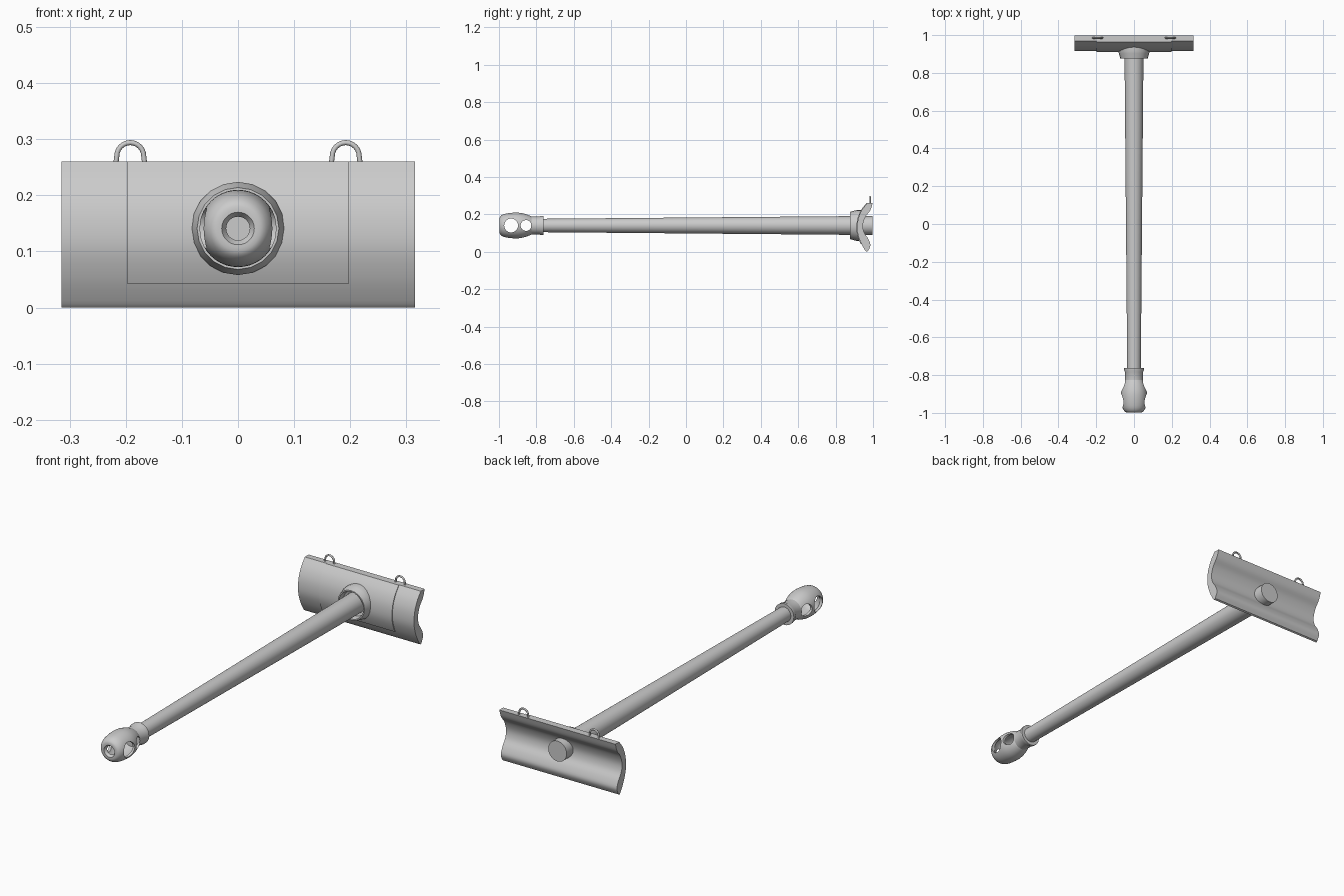
import bpy, bmesh, math
from mathutils import Matrix

if "Cube" in bpy.data.objects:
    bpy.data.objects.remove(bpy.data.objects["Cube"])

CZ = 0.141  # height of the handle axis

grey = bpy.data.materials.new("grey")
grey.diffuse_color = (0.6, 0.6, 0.6, 1)
grey.use_nodes = True
grey.node_tree.nodes["Principled BSDF"].inputs["Base Color"].default_value = grey.diffuse_color


def finish(name, bm, angle=35):
    bmesh.ops.recalc_face_normals(bm, faces=bm.faces)
    me = bpy.data.meshes.new(name)
    bm.to_mesh(me)
    bm.free()
    ob = bpy.data.objects.new(name, me)
    bpy.context.collection.objects.link(ob)
    me.materials.append(grey)
    shade(ob, angle)
    return ob


def shade(ob, angle=35):
    bpy.ops.object.select_all(action='DESELECT')
    bpy.context.view_layer.objects.active = ob
    ob.select_set(True)
    bpy.ops.object.shade_smooth_by_angle(angle=math.radians(angle))


def lathe(name, profile, sides=32, closed=False):
    """Revolve (radius, y) points around the handle axis."""
    bm = bmesh.new()
    rings = []
    for r, y in profile:
        rings.append([bm.verts.new((r * math.cos(2 * math.pi * i / sides), y,
                                    CZ + r * math.sin(2 * math.pi * i / sides)))
                      for i in range(sides)])
    pairs = list(zip(rings, rings[1:]))
    if closed:
        pairs.append((rings[-1], rings[0]))
    else:
        bm.faces.new(rings[0])
        bm.faces.new(rings[-1])
    for a, b in pairs:
        for i in range(sides):
            j = (i + 1) % sides
            bm.faces.new((a[i], a[j], b[j], b[i]))
    return finish(name, bm)


def smooth_line(pts, steps=4):
    """Catmull-Rom curve through the points."""
    p = [pts[0]] + pts + [pts[-1]]
    out = []
    for k in range(1, len(p) - 2):
        for s in range(steps):
            t = s / steps
            out.append(tuple(
                0.5 * (2 * b + (c - a) * t + (2 * a - 5 * b + 4 * c - d) * t * t
                       + (3 * b - a - 3 * c + d) * t ** 3)
                for a, b, c, d in zip(p[k - 1], p[k], p[k + 1], p[k + 2])))
    return out + [pts[-1]]


def extrude_x(name, loop, half):
    """Prism along x from a (y, z) outline."""
    bm = bmesh.new()
    left = [bm.verts.new((-half, y, z)) for y, z in loop]
    right = [bm.verts.new((half, y, z)) for y, z in loop]
    bm.faces.new(left)
    bm.faces.new(right)
    for i in range(len(loop)):
        j = (i + 1) % len(loop)
        bm.faces.new((left[i], left[j], right[j], right[i]))
    return finish(name, bm)


# Curved blade: convex front, hollow back
front = smooth_line([(0.968, 0.26), (0.938, 0.22), (0.919, 0.17), (0.916, 0.11),
                     (0.932, 0.055), (0.955, 0.012), (0.965, 0.0)])
back = smooth_line([(0.973, 0.004), (0.986, 0.035), (0.974, 0.07), (0.952, 0.105),
                    (0.946, 0.145), (0.96, 0.188), (0.985, 0.222), (0.998, 0.26)])
extrude_x("blade", front + back, 0.315)

# Thin raised plate over the middle of the blade front
mid = [p for p in front if p[1] > 0.036]
plate = [(y - 0.004, z) for y, z in mid] + [(y + 0.008, z) for y, z in reversed(mid)]
extrude_x("middle_plate", plate, 0.198)

# Tapered pole passing through the blade
lathe("pole", [(0.035, -0.83), (0.036, -0.75), (0.050, 0.88), (0.050, 0.997)])

# Flared socket around the pole
lathe("socket", [(0.049, 0.94), (0.083, 0.94), (0.083, 0.915), (0.080, 0.903),
                 (0.073, 0.877), (0.067, 0.877), (0.062, 0.905), (0.049, 0.91)],
      sides=20, closed=True)

# Hollow rounded end knob with a neck ring
outer = smooth_line([(0.029, -0.998), (0.046, -0.995), (0.061, -0.973), (0.068, -0.93),
                     (0.068, -0.89), (0.060, -0.855), (0.050, -0.83)], 3)
inner = smooth_line([(0.040, -0.83), (0.050, -0.86), (0.058, -0.90), (0.056, -0.94),
                     (0.048, -0.97), (0.021, -0.985)], 3)
knob = lathe("end_knob", outer + [(0.047, -0.825), (0.038, -0.825)] + inner,
             sides=40, closed=True)
lathe("neck_ring", [(0.034, -0.83), (0.048, -0.83), (0.047, -0.785), (0.052, -0.775),
                    (0.052, -0.762), (0.034, -0.762)], closed=True)

# Round holes through the knob sides
for y, r in ((-0.935, 0.037), (-0.855, 0.029)):
    bm = bmesh.new()
    bmesh.ops.create_cone(bm, cap_ends=True, segments=32, radius1=r, radius2=r, depth=0.4,
                          matrix=Matrix.Translation((0, y, CZ)) @ Matrix.Rotation(math.pi / 2, 4, 'Y'))
    cutter = finish("hole_cutter", bm)
    cutter.hide_render = True
    mod = knob.modifiers.new("hole", 'BOOLEAN')
    mod.operation = 'DIFFERENCE'
    mod.solver = 'EXACT'
    mod.object = cutter
    bpy.context.view_layer.objects.active = knob
    # the cut must come before the shading modifier result is used
    bpy.ops.object.modifier_apply(modifier=mod.name)
    bpy.data.objects.remove(cutter)
shade(knob)

# Two hanging loops on the top edge
for side, label in ((-1, "left"), (1, "right")):
    path = [(-0.026, 0.252), (-0.025, 0.262)]
    path += [(-0.024 * math.cos(math.pi * k / 12), 0.270 + 0.024 * math.sin(math.pi * k / 12))
             for k in range(13)]
    path += [(0.025, 0.262), (0.026, 0.252)]
    cu = bpy.data.curves.new(label + "_loop", 'CURVE')
    cu.dimensions = '3D'
    cu.bevel_depth = 0.0045
    cu.bevel_resolution = 2
    cu.use_fill_caps = True
    sp = cu.splines.new('POLY')
    sp.points.add(len(path) - 1)
    for pt, (x, z) in zip(sp.points, path):
        pt.co = (side * 0.192 + x, 0.985, z, 1)
    cu.materials.append(grey)
    bpy.context.collection.objects.link(bpy.data.objects.new(label + "_loop", cu))
